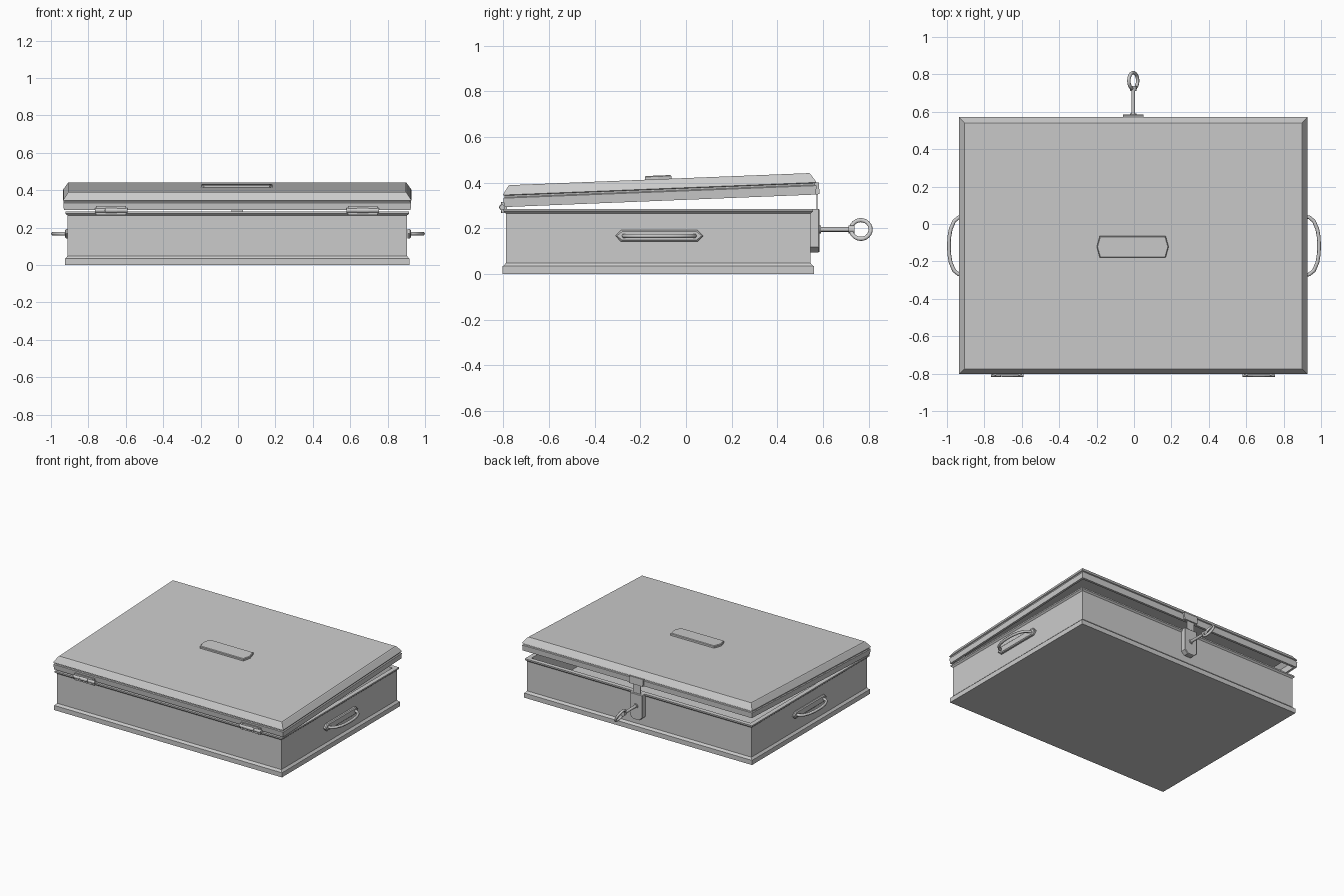
import bpy, bmesh
from math import radians, pi
from mathutils import Matrix, Vector

if "Cube" in bpy.data.objects:
    bpy.data.objects.remove(bpy.data.objects["Cube"])

DX = -0.004                      # box sits a touch left of the handles' centre
LID = Matrix.Translation((DX, -0.80, 0.29)) @ Matrix.Rotation(radians(2.3), 4, 'X')
BODY = Matrix.Translation((DX, 0, 0))


def finish(name, bm, mat):
    bmesh.ops.recalc_face_normals(bm, faces=bm.faces)
    me = bpy.data.meshes.new(name)
    bm.to_mesh(me)
    bm.free()
    ob = bpy.data.objects.new(name, me)
    bpy.context.collection.objects.link(ob)
    ob.matrix_world = mat
    return ob


def loft(name, loops, mat):
    """Bridge a list of equal-length vertex loops and cap both ends."""
    bm = bmesh.new()
    rows = [[bm.verts.new(p) for p in lp] for lp in loops]
    n = len(rows[0])
    for a, b in zip(rows, rows[1:]):
        for i in range(n):
            j = (i + 1) % n
            bm.faces.new((a[i], a[j], b[j], b[i]))
    bm.faces.new(rows[0])
    bm.faces.new(rows[-1])
    return finish(name, bm, mat)


def rect_loops(hx, y0, y1, profile):
    """Profile of (inset, z) swept round a rectangle."""
    return [[(-hx + i, y0 + i, z), (hx - i, y0 + i, z),
             (hx - i, y1 - i, z), (-hx + i, y1 - i, z)] for i, z in profile]


def plate(name, pts, depth, edge, mat):
    """Flat outline extruded along local z with a chamfered face."""
    c = sum((Vector(p) for p in pts), Vector((0, 0))) / len(pts)
    hx = max(abs(p[0] - c.x) for p in pts)
    hy = max(abs(p[1] - c.y) for p in pts)

    def ring(e, z):
        return [(c.x + (p[0] - c.x) * (1 - e / hx), c.y + (p[1] - c.y) * (1 - e / hy), z) for p in pts]
    return loft(name, [ring(0, 0), ring(0, depth - edge), ring(edge, depth)], mat)


def cyl(name, r, a, b, sides=12):
    a, b = Vector(a), Vector(b)
    bm = bmesh.new()
    bmesh.ops.create_cone(bm, cap_ends=True, segments=sides, radius1=r, radius2=r, depth=(b - a).length)
    rot = Vector((0, 0, 1)).rotation_difference(b - a).to_matrix().to_4x4()
    ob = finish(name, bm, Matrix.Translation((a + b) / 2) @ rot)
    for p in ob.data.polygons:
        p.use_smooth = len(p.vertices) == 4
    return ob


def box(name, lo, hi, mat):
    return loft(name, [[(lo[0], lo[1], z), (hi[0], lo[1], z), (hi[0], hi[1], z), (lo[0], hi[1], z)]
                       for z in (lo[2], hi[2])], mat)


def hexa(hx, hy, tip):
    return [(-hx, 0), (-hx + tip, -hy), (hx - tip, -hy), (hx, 0), (hx - tip, hy), (-hx + tip, hy)]


# open tray with base moulding and top lip
loft("case_body", rect_loops(0.922, -0.803, 0.56, [
    (0.035, 0.02), (0.035, 0.285), (0.003, 0.285), (0.003, 0.275), (0.014, 0.265),
    (0.014, 0.048), (0.004, 0.036), (0, 0.034), (0, 0)]), BODY)

# hollow lid with groove and sloped top edge
loft("lid", rect_loops(0.931, 0, 1.375, [
    (0.045, 0.08), (0.02, 0.05), (0.02, 0.003), (0.004, 0.003), (0.001, 0.042), (0.007, 0.046),
    (0.007, 0.053), (0, 0.056), (0.003, 0.062), (0.025, 0.094), (0.03, 0.098)]), LID)

# raised plate on the lid
plate("lid_plate", hexa(0.192, 0.058, 0.016), 0.018, 0.004,
      LID @ Matrix.Translation((-0.003, 0.683, 0.096)))

# hinges
for side, hx in (("left", -0.678), ("right", 0.667)):
    for k, (a, b, r) in enumerate(((-0.087, -0.032, 0.012), (-0.03, 0.03, 0.014), (0.032, 0.087, 0.012))):
        cyl(f"hinge_barrel_{side}_{k}", r, (hx + a, -0.805, 0.292), (hx + b, -0.805, 0.292))
    box(f"hinge_leaf_{side}", (hx - 0.08, -0.808, 0.268), (hx + 0.08, -0.785, 0.316), Matrix())
    for sx in (-0.065, 0.065):
        for z in (0.272, 0.312):
            cyl(f"hinge_rivet_{side}", 0.004, (hx + sx, -0.80, z), (hx + sx, -0.811, z), 8)

# side handles: backing plate plus arched bar
for side, s in (("left", -1), ("right", 1)):
    face = Matrix(((0, 0, s, s * 0.907), (1, 0, 0, -0.117), (0, 1, 0, 0.167), (0, 0, 0, 1)))
    plate(f"handle_plate_{side}", hexa(0.192, 0.025, 0.024), 0.018, 0.006, face)
    cu = bpy.data.curves.new(f"handle_bar_{side}", 'CURVE')
    cu.dimensions = '3D'
    cu.bevel_depth = 0.010
    cu.bevel_resolution = 1
    half = [(0.91, 0.157), (0.938, 0.152), (0.962, 0.132), (0.98, 0.09), (0.988, 0.045)]
    path = half + [(0.989, 0)] + [(x, -y) for x, y in reversed(half)]
    sp = cu.splines.new('POLY')
    sp.points.add(len(path) - 1)
    for p, (x, y) in zip(sp.points, path):
        p.co = (s * x, y - 0.117, 0.167, 1)
    bar = bpy.data.objects.new(cu.name, cu)
    bpy.context.collection.objects.link(bar)

# lock case with pointed foot
back = Matrix(((1, 0, 0, DX), (0, 0, 1, 0.545), (0, 1, 0, 0), (0, 0, 0, 1)))
plate("lock_case", [(-0.052, 0.285), (0.052, 0.285), (0.052, 0.118), (0.026, 0.095),
                    (-0.026, 0.095), (-0.052, 0.118)], 0.04, 0.004, back)
cyl("keyhole_collar", 0.017, (DX, 0.58, 0.195), (DX, 0.591, 0.195))

# hasp on the lid and its tongue
box("hasp_plate", (-0.055, 1.365, 0.004), (0.055, 1.386, 0.056), LID)
box("hasp_tongue", (-0.03, 0.571, 0.28), (0.03, 0.576, 0.36), BODY)

# key
cyl("key_shaft", 0.010, (DX, 0.575, 0.195), (DX, 0.725, 0.195))
cyl("key_collar", 0.017, (DX, 0.712, 0.195), (DX, 0.738, 0.195))
bpy.ops.mesh.primitive_torus_add(major_segments=24, minor_segments=8, major_radius=0.043,
                                 minor_radius=0.009, location=(DX, 0.766, 0.195),
                                 rotation=(0, radians(60), 0))
ring = bpy.context.object
ring.name = "key_ring"
ring.scale = (1.1, 1, 1)
bpy.ops.object.shade_smooth()
